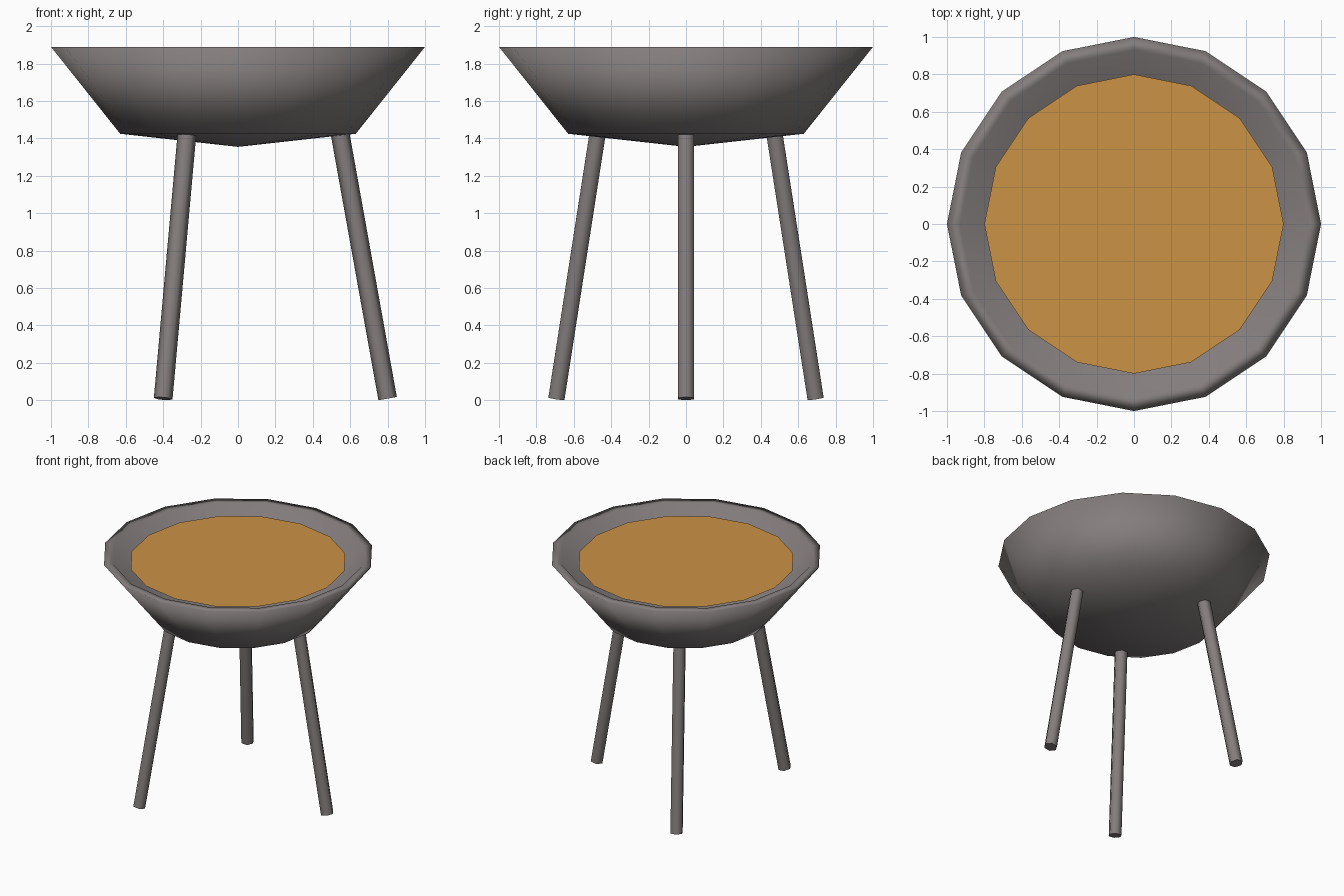
import bpy, bmesh, math
from mathutils import Vector, Matrix

cube = bpy.data.objects.get("Cube")
if cube:
    bpy.data.objects.remove(cube, do_unlink=True)

SIDES = 16


def make_material(name, color):
    mat = bpy.data.materials.new(name)
    mat.use_nodes = True
    mat.diffuse_color = color
    mat.node_tree.nodes["Principled BSDF"].inputs["Base Color"].default_value = color
    return mat


def add_object(name, bm, mat):
    bmesh.ops.recalc_face_normals(bm, faces=bm.faces)
    mesh = bpy.data.meshes.new(name)
    bm.to_mesh(mesh)
    bm.free()
    mesh.materials.append(mat)
    obj = bpy.data.objects.new(name, mesh)
    bpy.context.collection.objects.link(obj)
    return obj


iron = make_material("grey iron", (0.23, 0.205, 0.205, 1))
ember = make_material("amber fill", (0.60, 0.29, 0.06, 1))

# Bowl: a thick-walled profile spun round the z axis
profile = [(0, 1.355), (0.63, 1.425), (1.0, 1.89), (0.93, 1.89), (0.58, 1.47), (0, 1.41)]
bm = bmesh.new()
verts = [bm.verts.new((r, 0, z)) for r, z in profile]
edges = [bm.edges.new(pair) for pair in zip(verts, verts[1:])]
bmesh.ops.spin(bm, geom=verts + edges, cent=(0, 0, 0), axis=(0, 0, 1),
               angle=math.tau, steps=SIDES, use_duplicate=False)
bmesh.ops.remove_doubles(bm, verts=bm.verts, dist=0.001)
bowl = add_object("bowl", bm, iron)
for face in bowl.data.polygons:
    face.use_smooth = True

# Fill: a flat disc just below the rim
bm = bmesh.new()
bmesh.ops.create_circle(bm, cap_ends=True, cap_tris=True, segments=SIDES, radius=0.8,
                        matrix=Matrix.Translation((0, 0, 1.84)) @ Matrix.Rotation(math.pi / 2, 4, "Z"))
add_object("bowl_fill", bm, ember)

# Legs: three splayed six-sided rods
top, foot = Vector((0.545, 0, 1.43)), Vector((0.80, 0, 0.009))
axis = top - foot
tilt = Matrix.Rotation(math.atan2(axis.x, axis.z), 4, "Y")
for i, name in enumerate(("left_leg", "back_right_leg", "front_right_leg")):
    bm = bmesh.new()
    bmesh.ops.create_cone(bm, cap_ends=True, segments=6, radius1=0.05, radius2=0.05,
                          depth=axis.length, matrix=Matrix.Rotation(math.pi / 2, 4, "Z"))
    turn = Matrix.Rotation(i * math.tau / 3, 4, "Z")
    bm.transform(turn @ Matrix.Translation((top + foot) / 2) @ tilt)
    leg = add_object(name, bm, iron)
    bpy.ops.object.select_all(action="DESELECT")
    leg.select_set(True)
    bpy.context.view_layer.objects.active = leg
    bpy.ops.object.shade_smooth_by_angle(angle=math.radians(70))
